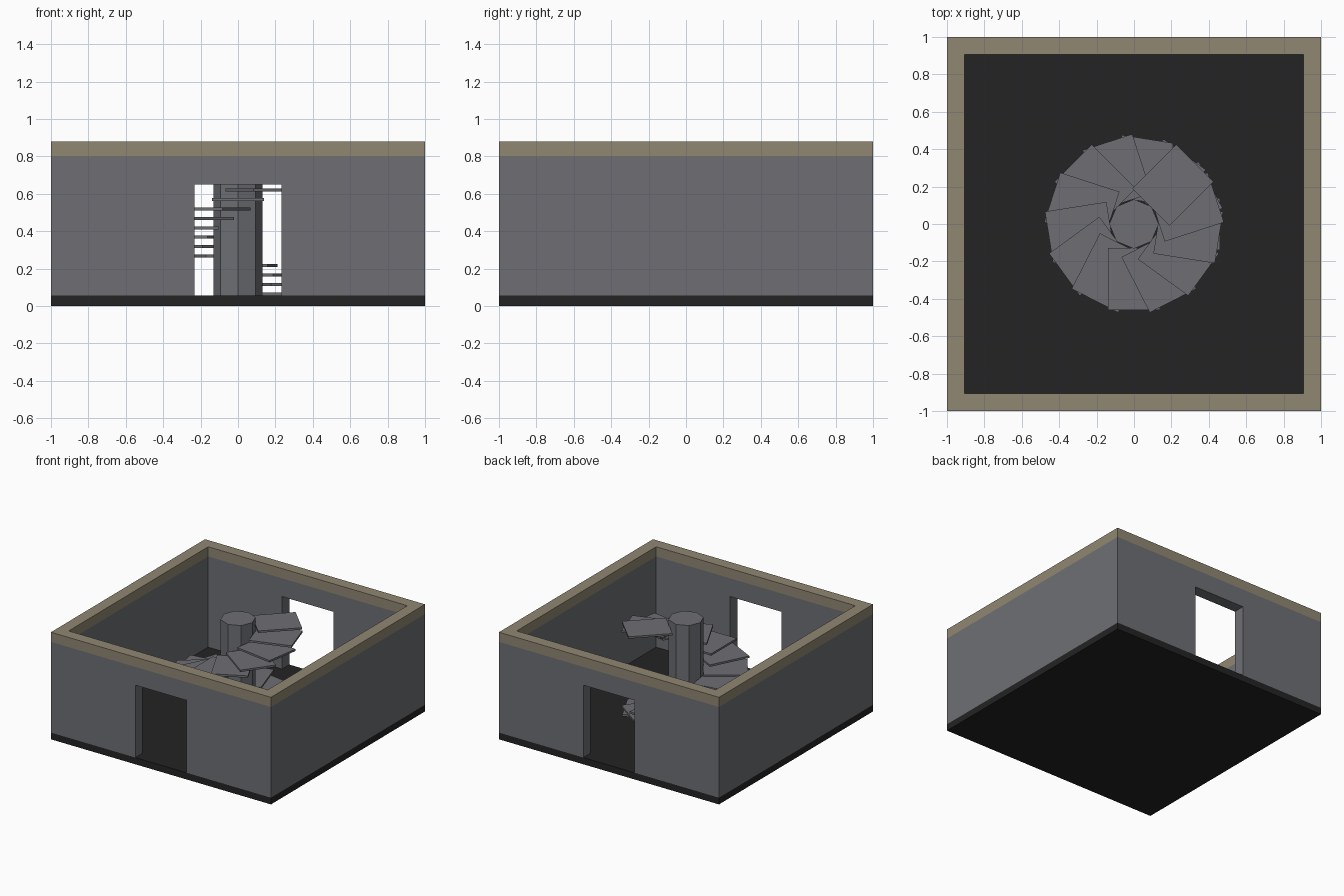
import bpy, bmesh, math
from mathutils import Matrix, Vector

if "Cube" in bpy.data.objects:
    bpy.data.objects.remove(bpy.data.objects["Cube"])


def material(name, rgb):
    m = bpy.data.materials.new(name)
    m.diffuse_color = (*rgb, 1.0)
    m.use_nodes = True
    m.node_tree.nodes["Principled BSDF"].inputs["Base Color"].default_value = m.diffuse_color
    return m


STONE = material("grey_stone", (0.156, 0.159, 0.175))
TRIM = material("tan_trim", (0.278, 0.245, 0.170))
FLOOR = material("dark_floor", (0.017, 0.017, 0.017))


def finish(bm, name, mat):
    bmesh.ops.recalc_face_normals(bm, faces=bm.faces[:])
    me = bpy.data.meshes.new(name)
    bm.to_mesh(me)
    bm.free()
    me.materials.append(mat)
    ob = bpy.data.objects.new(name, me)
    bpy.context.collection.objects.link(ob)
    return ob


def box(name, lo, hi, mat):
    lo, hi = Vector(lo), Vector(hi)
    bm = bmesh.new()
    bmesh.ops.create_cube(bm, size=1.0, matrix=Matrix.Translation((lo + hi) / 2)
                          @ Matrix.Diagonal((*(hi - lo), 1.0)))
    return finish(bm, name, mat)


def extrude_y(name, profile, y0, y1, mat):
    bm = bmesh.new()
    near = [bm.verts.new((x, y0, z)) for x, z in profile]
    far = [bm.verts.new((x, y1, z)) for x, z in profile]
    bm.faces.new(near)
    bm.faces.new(far[::-1])
    for i in range(len(profile)):
        j = (i + 1) % len(profile)
        bm.faces.new((near[j], near[i], far[i], far[j]))
    return finish(bm, name, mat)


FLOOR_TOP, WALL_TOP, TOP = 0.055, 0.80, 0.88
INNER, DOOR, DOOR_TOP = 0.905, 0.233, 0.65

# floor slab
box("floor", (-1, -1, 0), (1, 1, FLOOR_TOP), FLOOR)

# front and back walls with door openings
arch = [(-1, FLOOR_TOP), (-DOOR, FLOOR_TOP), (-DOOR, DOOR_TOP), (DOOR, DOOR_TOP),
        (DOOR, FLOOR_TOP), (1, FLOOR_TOP), (1, WALL_TOP), (-1, WALL_TOP)]
extrude_y("front_wall", arch, -1, -INNER, STONE)
extrude_y("back_wall", arch, INNER, 1, STONE)

# plain side walls
box("left_wall", (-1, -INNER, FLOOR_TOP), (-INNER, INNER, WALL_TOP), STONE)
box("right_wall", (INNER, -INNER, FLOOR_TOP), (1, INNER, WALL_TOP), STONE)

# trim band around the top of the walls
bm = bmesh.new()
corners = [(-1, -1), (1, -1), (1, 1), (-1, 1)]
rings = [[bm.verts.new((x * s, y * s, z)) for x, y in corners]
         for s, z in ((1, WALL_TOP), (1, TOP), (INNER, TOP), (INNER, WALL_TOP))]
for k in range(4):
    a, b = rings[k], rings[(k + 1) % 4]
    for i in range(4):
        j = (i + 1) % 4
        bm.faces.new((a[i], a[j], b[j], b[i]))
finish(bm, "top_trim", TRIM)

# octagonal central column, corners on the axes
bm = bmesh.new()
bmesh.ops.create_cone(bm, cap_ends=True, segments=8, radius1=0.132, radius2=0.132,
                      depth=TOP - FLOOR_TOP,
                      matrix=Matrix.Translation((0, 0, (TOP + FLOOR_TOP) / 2)))
finish(bm, "column", STONE)

# spiral treads, climbing counterclockwise
for i in range(16):
    z = 0.0655 + 0.0504 * i
    tread = box(f"tread_{i + 1}", (0.127, -0.14, -0.008), (0.46, 0.14, 0.008), STONE)
    tread.data.transform(Matrix.Translation((0, 0, z))
                         @ Matrix.Rotation(math.radians(27 * i), 4, "Z"))
